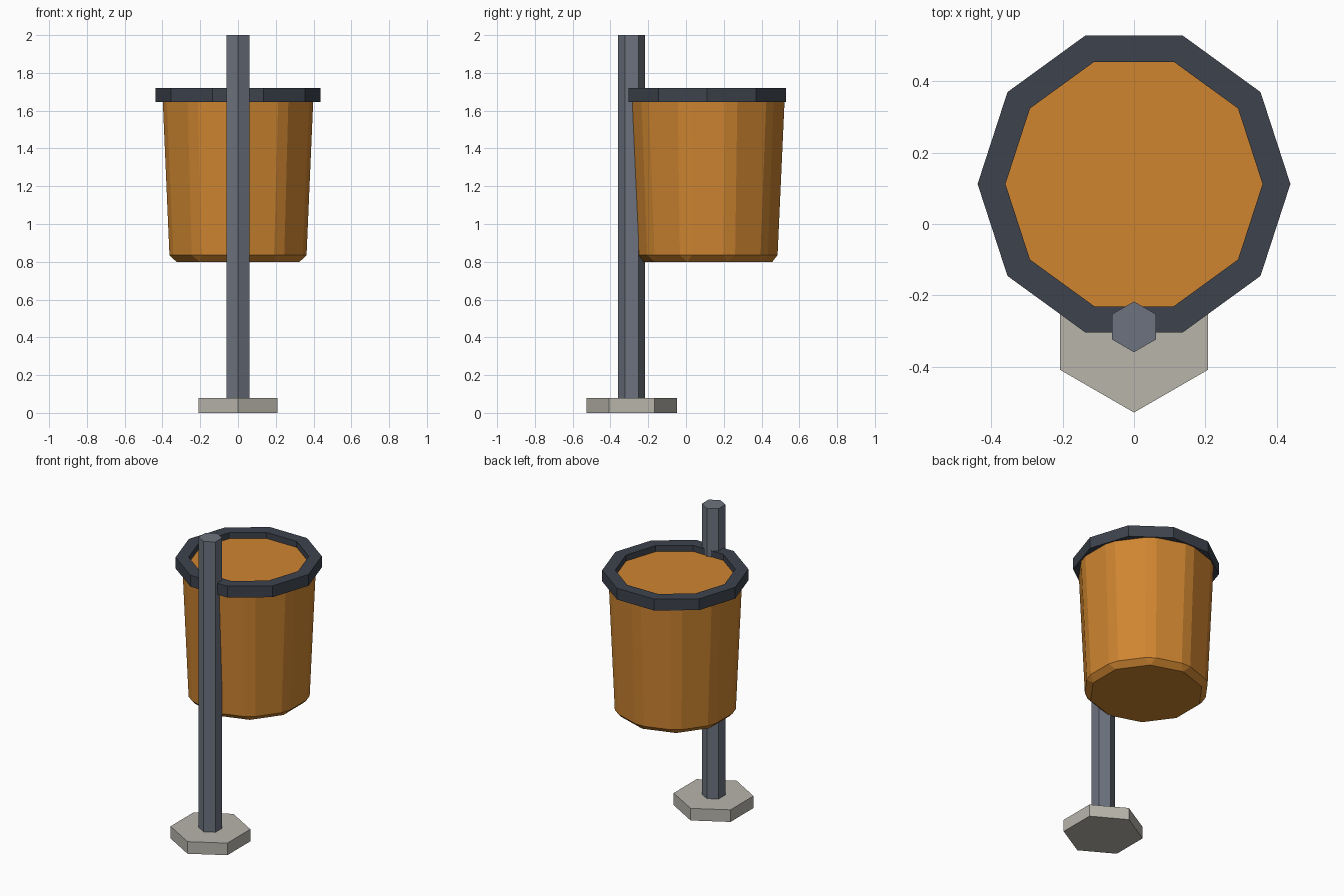
import bpy, bmesh, math

if "Cube" in bpy.data.objects:
    bpy.data.objects.remove(bpy.data.objects["Cube"])

def material(name, rgb):
    m = bpy.data.materials.new(name)
    m.diffuse_color = (*rgb, 1.0)
    m.use_nodes = True
    m.node_tree.nodes["Principled BSDF"].inputs["Base Color"].default_value = m.diffuse_color
    return m

ORANGE = material("orange", (0.62, 0.235, 0.03))
DARK = material("dark_slate", (0.047, 0.056, 0.074))
STEEL = material("steel_grey", (0.15, 0.17, 0.21))
STONE = material("concrete", (0.48, 0.46, 0.41))

def lathe(name, mat, y, sides, start, profile, closed=False):
    """Spin (radius, z) points into flat sides; cap both ends unless closed."""
    bm = bmesh.new()
    rings = []
    for r, z in profile:
        ring = []
        for i in range(sides):
            a = math.radians(start) + 2 * math.pi * i / sides
            ring.append(bm.verts.new((r * math.cos(a), y + r * math.sin(a), z)))
        rings.append(ring)
    pairs = list(zip(rings, rings[1:]))
    if closed:
        pairs.append((rings[-1], rings[0]))
    else:
        bm.faces.new(rings[0])
        bm.faces.new(rings[-1])
    for a, b in pairs:
        for i in range(sides):
            j = (i + 1) % sides
            bm.faces.new((a[i], a[j], b[j], b[i]))
    bmesh.ops.recalc_face_normals(bm, faces=bm.faces)
    me = bpy.data.meshes.new(name)
    bm.to_mesh(me)
    bm.free()
    me.materials.append(mat)
    ob = bpy.data.objects.new(name, me)
    bpy.context.collection.objects.link(ob)
    return ob

POST_Y, BIN_Y = -0.288, 0.112

# Hexagonal foot and post
lathe("foot", STONE, POST_Y, 6, 90, [(0.24, 0.0), (0.24, 0.08)])
lathe("post", STEEL, POST_Y, 6, 90, [(0.071, 0.04), (0.071, 2.0)])

# Tapered ten-sided bucket with chamfered edges
bucket = lathe("bucket", ORANGE, BIN_Y + 0.002, 10, 90, [(0.38, 0.80), (0.42, 1.68)])
bevel = bucket.modifiers.new("chamfer", "BEVEL")
bevel.width = 0.035
bevel.segments = 1
bevel.limit_method = 'ANGLE'
bevel.angle_limit = math.radians(30)

# Dark rim ring
lathe("rim", DARK, BIN_Y, 10, 0,
      [(0.438, 1.645), (0.438, 1.72), (0.36, 1.72), (0.36, 1.645)], closed=True)
